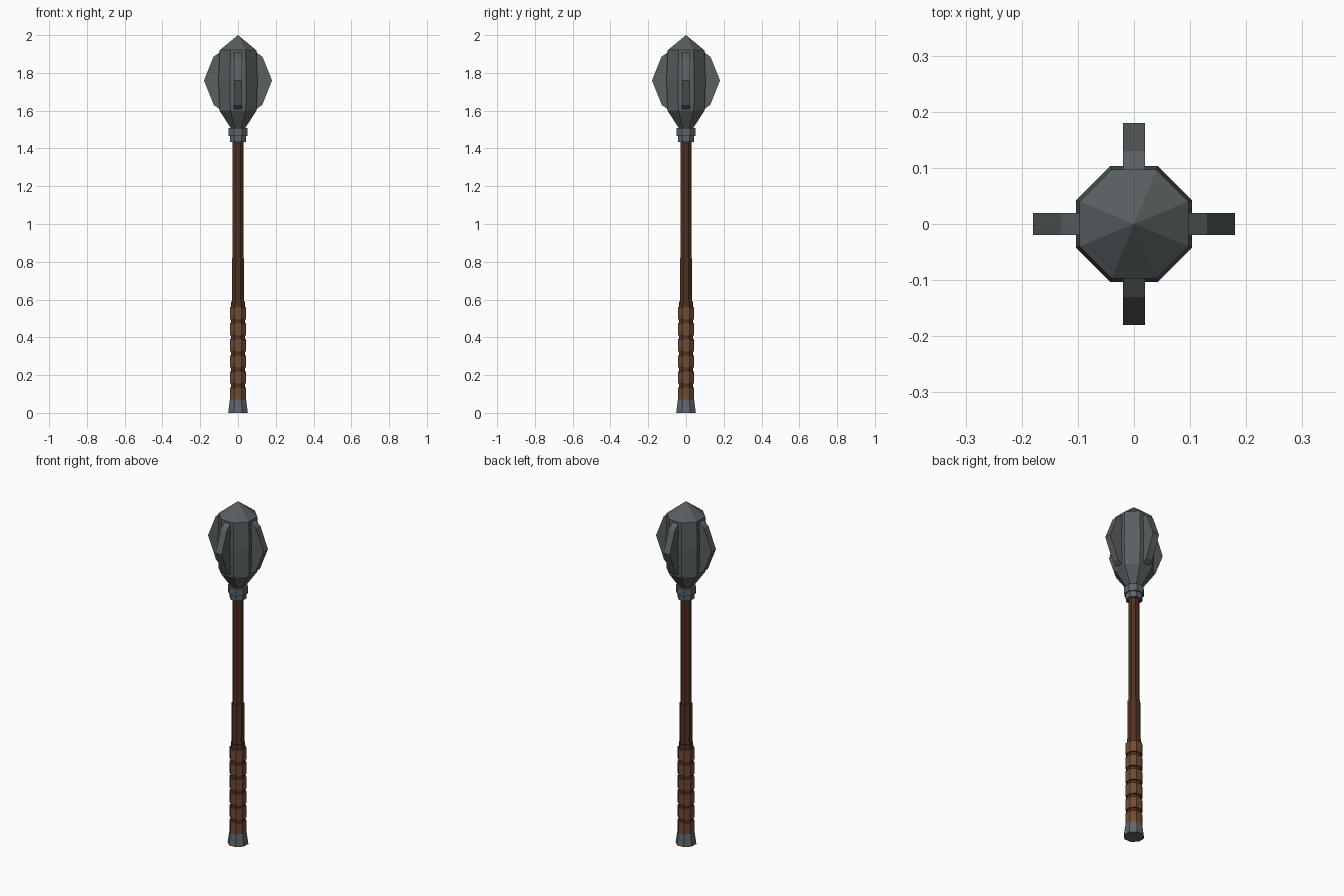
import bpy, bmesh, math
from mathutils import Matrix

if "Cube" in bpy.data.objects:
    bpy.data.objects.remove(bpy.data.objects["Cube"])


def material(name, rgb):
    m = bpy.data.materials.new(name)
    m.diffuse_color = (*rgb, 1)
    m.use_nodes = True
    m.node_tree.nodes["Principled BSDF"].inputs["Base Color"].default_value = m.diffuse_color
    return m


steel = material("steel", (0.10, 0.115, 0.12))
fitting = material("fitting_steel", (0.11, 0.13, 0.15))
wood = material("wood", (0.085, 0.032, 0.016))
leather = material("leather", (0.16, 0.07, 0.033))


def finish(name, bm, mat):
    bmesh.ops.recalc_face_normals(bm, faces=bm.faces)
    me = bpy.data.meshes.new(name)
    bm.to_mesh(me)
    bm.free()
    me.materials.append(mat)
    ob = bpy.data.objects.new(name, me)
    bpy.context.collection.objects.link(ob)
    return ob


def octagon_lathe(name, profile, mat):
    """Eight-sided solid from (apothem, z) rings, flats facing the axes; apothem 0 is a point."""
    bm = bmesh.new()
    rings = []
    for a, z in profile:
        if a == 0:
            rings.append([bm.verts.new((0, 0, z))] * 8)
            continue
        r = a / math.cos(math.pi / 8)
        angles = [math.pi / 8 + i * math.pi / 4 for i in range(8)]
        rings.append([bm.verts.new((r * math.cos(t), r * math.sin(t), z)) for t in angles])
    for lo, hi in zip(rings, rings[1:]):
        for i in range(8):
            j = (i + 1) % 8
            quad = [lo[i], lo[j], hi[j], hi[i]]
            bm.faces.new(list(dict.fromkeys(quad)))
    for ring in (rings[0], rings[-1]):
        if ring[0] is not ring[1]:
            bm.faces.new(ring)
    return finish(name, bm, mat)


# Head with pointed cap
octagon_lathe("head", [(0.036, 1.505), (0.098, 1.60), (0.103, 1.76), (0.097, 1.92), (0, 2.0)], steel)

# Four flanges around the head
FLANGE = [(0.07, 1.60), (0.10, 1.61), (0.128, 1.63), (0.18, 1.76),
          (0.13, 1.885), (0.095, 1.91), (0.07, 1.91)]
for k in range(4):
    bm = bmesh.new()
    face = bm.faces.new([bm.verts.new((x, -0.02, z)) for x, z in FLANGE])
    ext = bmesh.ops.extrude_face_region(bm, geom=[face], use_keep_orig=True)
    moved = [v for v in ext["geom"] if isinstance(v, bmesh.types.BMVert)]
    bmesh.ops.translate(bm, vec=(0, 0.04, 0), verts=moved)
    bm.transform(Matrix.Rotation(k * math.pi / 2, 4, 'Z'))
    finish(f"flange_{k + 1}", bm, steel)

# Collar under the head
octagon_lathe("collar_upper", [(0.05, 1.467), (0.05, 1.508)], fitting)
octagon_lathe("collar_lower", [(0.042, 1.435), (0.042, 1.467)], fitting)

# Shaft, thicker toward the grip
octagon_lathe("shaft", [(0.032, 0.55), (0.032, 0.82), (0.028, 0.82), (0.028, 1.44)], wood)

# Grip core and leather bands
octagon_lathe("grip_core", [(0.036, 0.05), (0.036, 0.59)], wood)
for k in range(6):
    z = 0.07 + k * 0.085
    octagon_lathe(f"grip_band_{k + 1}", [(0.043, z), (0.043, z + 0.065)], leather)

# Pommel
octagon_lathe("pommel", [(0.052, 0), (0.043, 0.07)], fitting)
